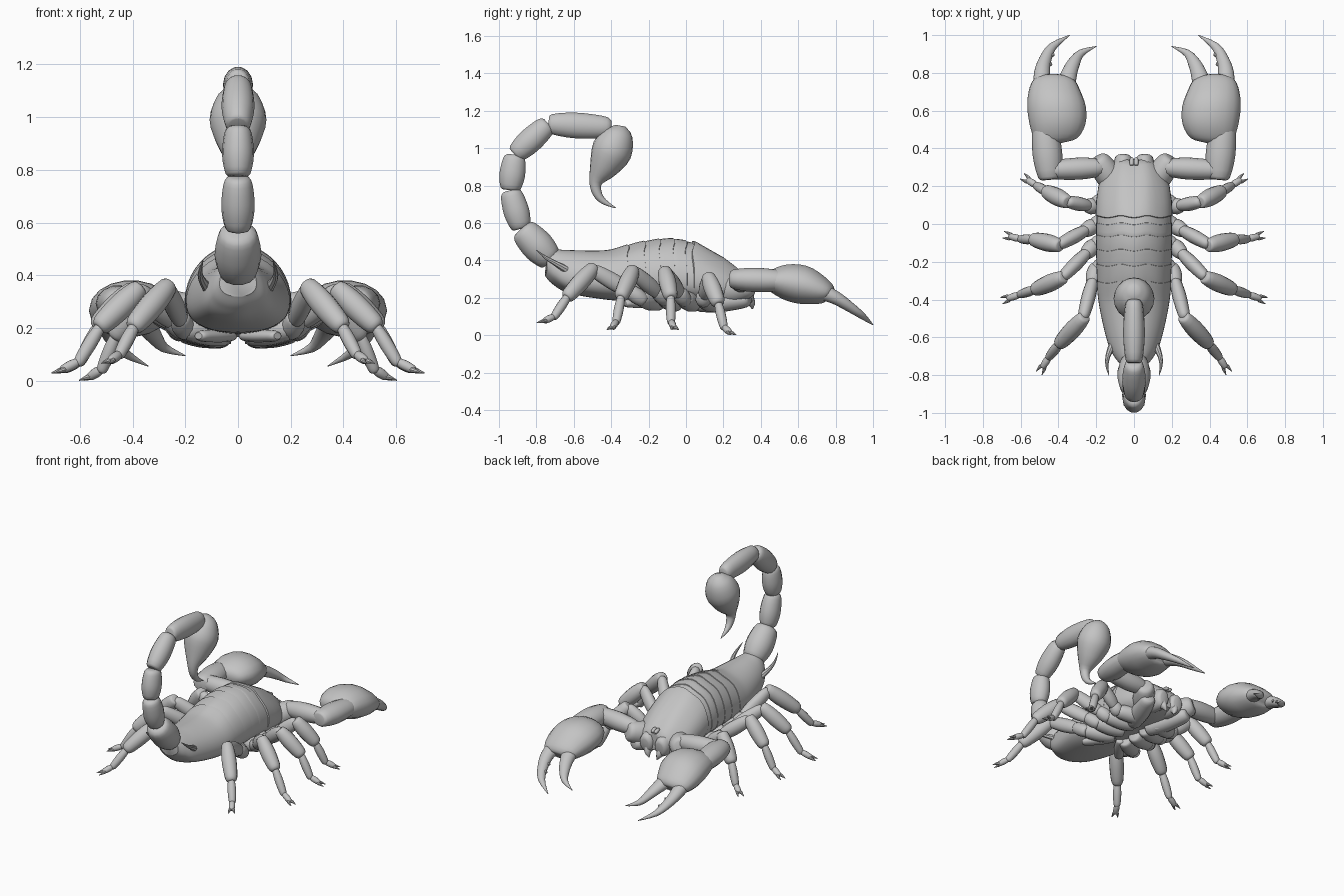
import bpy, bmesh, math
from mathutils import Vector

cube = bpy.data.objects.get("Cube")
if cube:
    bpy.data.objects.remove(cube, do_unlink=True)

shell = bpy.data.materials.new("shell_grey")
shell.use_nodes = True
GREY = (0.55, 0.55, 0.55, 1)
shell.diffuse_color = GREY
shell.node_tree.nodes["Principled BSDF"].inputs["Base Color"].default_value = GREY
made = []


def finish(bm, name):
    bmesh.ops.recalc_face_normals(bm, faces=bm.faces)
    mesh = bpy.data.meshes.new(name)
    bm.to_mesh(mesh)
    bm.free()
    mesh.materials.append(shell)
    obj = bpy.data.objects.new(name, mesh)
    bpy.context.collection.objects.link(obj)
    made.append(obj)


def skin(bm, rings):
    """Join rings of points with quads and cap both ends."""
    loops = [[bm.verts.new(p) for p in ring] for ring in rings]
    n = len(loops[0])
    for a, b in zip(loops, loops[1:]):
        for i in range(n):
            j = (i + 1) % n
            bm.faces.new((a[i], a[j], b[j], b[i]))
    bm.faces.new(loops[0])
    bm.faces.new(loops[-1])


def smooth_path(keys, steps):
    """Catmull-Rom through keys of any dimension."""
    out = []
    ext = [keys[0]] + list(keys) + [keys[-1]]
    for p, q, r, s in zip(ext, ext[1:], ext[2:], ext[3:]):
        for k in range(steps):
            t = k / steps
            out.append([0.5 * (2 * b + (c - a) * t + (2 * a - 5 * b + 4 * c - d) * t * t
                        + (3 * b - a - 3 * c + d) * t ** 3) for a, b, c, d in zip(p, q, r, s)])
    return out + [list(keys[-1])]


def tube(bm, keys, across=None, steps=3, sides=14):
    """Keys are (x, y, z, half width, half height) along a curve."""
    pts = smooth_path(keys, steps)
    rings = []
    for i, p in enumerate(pts):
        c = Vector(p[:3])
        tangent = (Vector(pts[min(i + 1, len(pts) - 1)][:3]) - Vector(pts[max(i - 1, 0)][:3])).normalized()
        u = Vector(across) if across else tangent.cross(Vector((0, 0, 1))).normalized()
        v = u.cross(tangent).normalized()
        angles = [2 * math.pi * k / sides for k in range(sides)]
        rings.append([c + u * max(p[3], .002) * math.cos(a) + v * max(p[4], .002) * math.sin(a) for a in angles])
    skin(bm, rings)


BARREL = ((0, .55), (.05, .78), (.3, .97), (.55, 1), (.85, .88), (.96, .72), (1, .5))


def segment(bm, a, b, w, h=None, across=None):
    """One barrel-shaped limb segment from a to b."""
    a, b = Vector(a), Vector(b)
    tube(bm, [(*a.lerp(b, t), w * f, (h or w) * f) for t, f in BARREL], across, steps=2)


def body_ring(y, w, top, bottom, sides=40):
    """Rounded section, arched above and fuller below, with a slightly wavy edge."""
    mid = bottom + (top - bottom) * .38
    ring = []
    for k in range(sides):
        a = 2 * math.pi * k / sides
        c, s = math.cos(a), math.sin(a)
        power = 1.05 if s > 0 else .85
        x = w * math.copysign(abs(c) ** power, c)
        z = mid + (top - mid if s > 0 else mid - bottom) * math.copysign(abs(s) ** power, s)
        ring.append((x, y - .006 * math.cos(x * 45), z))
    return ring


# Abdomen: interpolated outline with a low raised lip at the front of each back plate
OUTLINE = [(-.75, .07, .45, .32), (-.71, .1, .46, .275), (-.62, .14, .455, .225), (-.42, .187, .455, .19),
           (-.25, .197, .495, .18), (-.08, .2, .515, .175), (.06, .197, .49, .17)]
outline = smooth_path(OUTLINE, 8)
PLATES = (-.31, -.22, -.14, -.065, .0)
rings = []
for i, (y, w, top, bottom) in enumerate(outline):
    ahead = [p for p in PLATES if p >= y]
    lift = .005 * max(0, 1 - (ahead[0] - y) / .09) if ahead else 0
    rings.append(body_ring(y, w + lift * .4, top + lift, bottom))
    for p in PLATES:
        if i + 1 < len(outline) and y <= p < outline[i + 1][0]:
            t = (p - y) / (outline[i + 1][0] - y)
            pw, pt, pb = (a + (b - a) * t for a, b in zip(outline[i][1:], outline[i + 1][1:]))
            rings.append(body_ring(p + .001, pw + .002, pt + .005, pb))
            rings.append(body_ring(p + .002, pw, pt, pb))
bm = bmesh.new()
skin(bm, rings)
finish(bm, "abdomen")

# Head shield with a raised rear rim
SHIELD = [(.035, .19, .49, .19), (.04, .203, .505, .18), (.06, .203, .5, .17), (.12, .2, .465, .165),
          (.2, .188, .42, .165), (.26, .165, .375, .17), (.31, .13, .335, .18), (.34, .09, .3, .19)]
bm = bmesh.new()
skin(bm, [body_ring(*r) for r in SHIELD])
finish(bm, "head_shield")

# Tail segments, bulb and sting
JOINTS = [(-.72, .40), (-.88, .57), (-.94, .775), (-.915, .965), (-.735, 1.13), (-.4, 1.11)]
THICK = [(.088, .088), (.063, .07), (.06, .07), (.062, .068), (.057, .07)]
for i, (w, h) in enumerate(THICK):
    (ya, za), (yb, zb) = JOINTS[i], JOINTS[i + 1]
    bm = bmesh.new()
    segment(bm, (0, ya, za), (0, yb, zb), w, h, across=(1, 0, 0))
    finish(bm, f"tail_segment_{i + 1}")
STING = [(-.35, 1.12, .025), (-.36, 1.08, .078), (-.395, .99, .108), (-.44, .9, .08),
         (-.482, .82, .036), (-.475, .76, .025), (-.44, .715, .016), (-.375, .68, .002)]
bm = bmesh.new()
tube(bm, [(0, y, z, r, r) for y, z, r in STING], across=(1, 0, 0), sides=20)
finish(bm, "tail_bulb_and_sting")

# Walking legs: inner hip, hip, knee, shin end, ankle, toe
LEGS = [
    [(.05, .16, .165), (.2, .09, .17), (.35, .115, .32), (.47, .175, .165), (.52, .205, .032), (.565, .235, .013)],
    [(.04, .05, .165), (.2, .0, .175), (.39, -.115, .35), (.54, -.08, .2), (.605, -.08, .06), (.66, -.065, .04)],
    [(.04, -.05, .165), (.2, -.1, .18), (.37, -.28, .355), (.53, -.35, .2), (.61, -.375, .06), (.67, -.395, .04)],
    [(.04, -.14, .17), (.2, -.22, .18), (.26, -.49, .365), (.4, -.64, .2), (.455, -.71, .09), (.485, -.76, .075)],
]
for s, side in ((1, "left"), (-1, "right")):
    def m(p):
        return (s * p[0], *p[1:])

    for n, leg in enumerate(LEGS):
        bm = bmesh.new()
        inner, hip, knee, shin, ankle, toe = (Vector(m(p)) for p in leg)
        segment(bm, inner, hip.lerp(knee, .12), .055, .052)
        segment(bm, hip, hip.lerp(knee, .35), .043)
        segment(bm, hip.lerp(knee, .25), knee.lerp(shin, .08), .037, .045)
        segment(bm, knee, shin, .046, .048)
        segment(bm, knee.lerp(shin, .93), ankle, .026)
        segment(bm, shin.lerp(ankle, .9), toe, .019)
        # Forked toe claws
        along = (toe - ankle).normalized()
        out = along.cross(Vector((0, 0, 1))).normalized()
        for f in (1, -1):
            tip = toe + along * .035 + out * f * .018
            tube(bm, [(*toe.lerp(ankle, .2), .013, .013), (*(toe + out * f * .012), .01, .01), (*tip, .002, .002)], sides=8)
        finish(bm, f"{side}_leg_{n + 1}")

    # Pincer arm with its coxa under the head
    bm = bmesh.new()
    segment(bm, m((.06, .06, .165)), m((.16, .34, .195)), .06, .055)
    segment(bm, m((.08, .18, .22)), m((.2, .35, .27)), .07, .075)
    segment(bm, m((.16, .3, .28)), m((.46, .285, .3)), .058, .06)
    segment(bm, m((.445, .235, .3)), m((.475, .54, .29)), .078, .066)
    finish(bm, f"{side}_arm")

    # Pincer hand and its two curved fingers
    HAND = [(.44, .43, .29, .06, .03), (.415, .455, .29, .115, .06), (.405, .53, .285, .148, .095),
            (.41, .62, .27, .155, .105), (.42, .7, .245, .138, .085), (.425, .76, .225, .11, .055), (.43, .775, .215, .06, .025)]
    OUTER = [(.485, .72, .235, .05, .045), (.487, .8, .2, .042, .036), (.47, .87, .155, .033, .028),
             (.43, .94, .105, .022, .018), (.34, 1.0, .055, .002, .002)]
    INNER = [(.365, .72, .235, .055, .045), (.345, .79, .205, .043, .036), (.32, .85, .17, .034, .028),
             (.28, .905, .125, .02, .018), (.2, .94, .095, .002, .002)]
    for part, keys in (("hand", HAND), ("outer_finger", OUTER), ("inner_finger", INNER)):
        bm = bmesh.new()
        flat = (1, 0, 0) if part == "hand" else None
        tube(bm, [m(k) for k in keys], across=flat, sides=18)
        if part == "outer_finger":
            # Blunt teeth on the inside edge
            for y in (.79, .84, .89):
                x, z = .452 - (y - .79) * .25, .205 - (y - .79) * .65
                tube(bm, [m((x + .02, y, z, .016, .016)), m((x - .006, y + .008, z, .006, .006))], sides=8)
        finish(bm, f"{side}_{part}")

    # Jaw, eye, comb and rear spine
    bm = bmesh.new()
    segment(bm, m((.06, .18, .25)), m((.055, .365, .225)), .056, .075)
    tube(bm, [m((.05, .33, .2, .03, .035)), m((.045, .35, .17, .02, .022)), m((.03, .355, .14, .003, .003))], across=(1, 0, 0))
    finish(bm, f"{side}_jaw")
    bm = bmesh.new()
    segment(bm, m((.012, .31, .33)), m((.012, .35, .315)), .012)
    finish(bm, f"{side}_eye")
    bm = bmesh.new()
    segment(bm, m((.02, -.16, .17)), m((.15, -.33, .17)), .035, .025)
    finish(bm, f"{side}_comb")
    bm = bmesh.new()
    tube(bm, [m((.115, -.64, .35, .02, .02)), m((.138, -.7, .385, .013, .014)),
              m((.143, -.75, .415, .008, .009)), m((.133, -.8, .455, .002, .002))], sides=8)
    finish(bm, f"{side}_rear_spine")

# Smooth shading with sharp plate edges
for obj in bpy.context.selected_objects:
    obj.select_set(False)
for obj in made:
    obj.select_set(True)
bpy.context.view_layer.objects.active = made[0]
bpy.ops.object.shade_smooth_by_angle(angle=math.radians(40))
